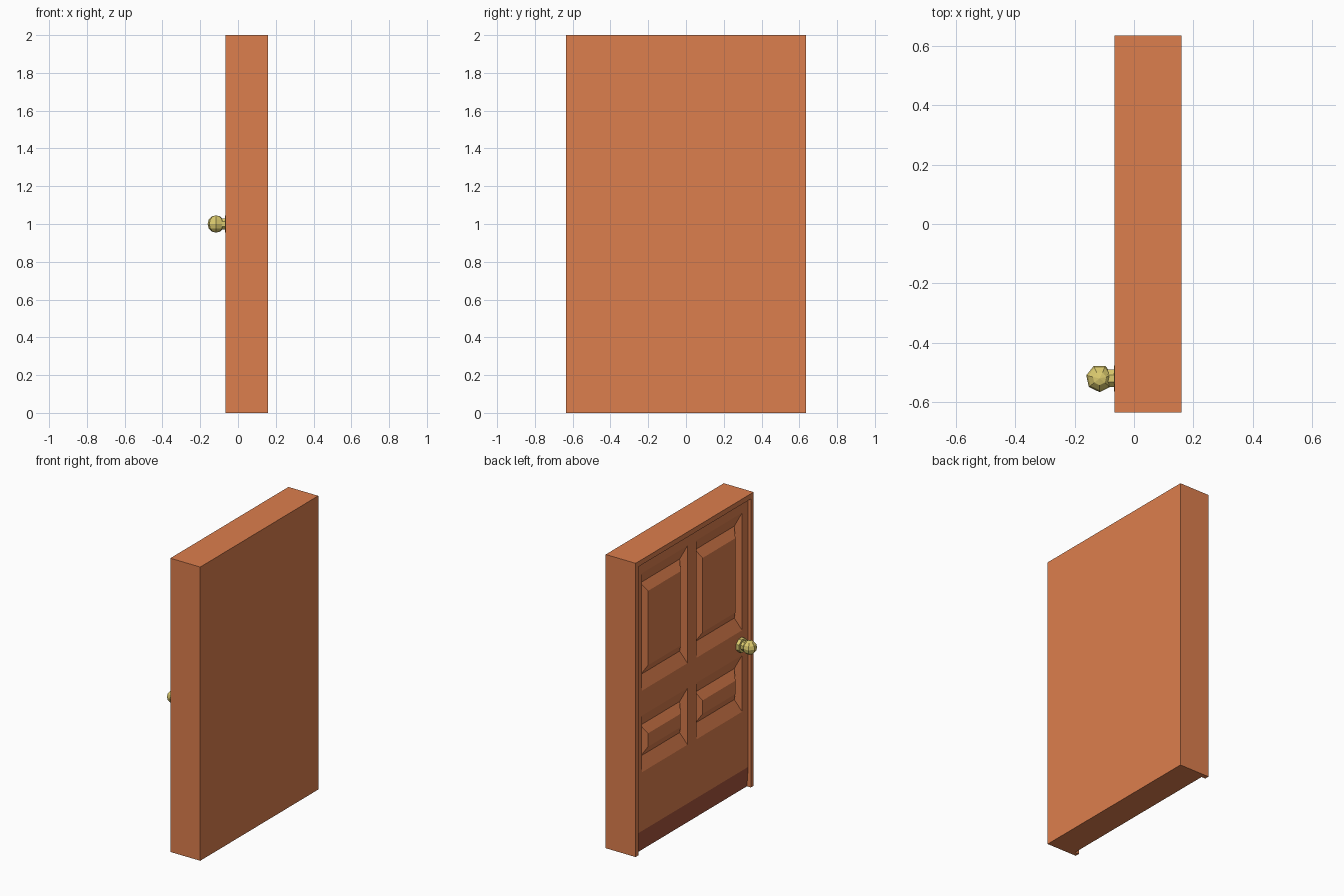
import bpy, bmesh
from math import radians, pi
from mathutils import Matrix

if "Cube" in bpy.data.objects:
    bpy.data.objects.remove(bpy.data.objects["Cube"])


def material(name, rgb):
    m = bpy.data.materials.new(name)
    m.diffuse_color = (*rgb, 1)
    m.use_nodes = True
    m.node_tree.nodes["Principled BSDF"].inputs["Base Color"].default_value = m.diffuse_color
    return m


WOOD = material("wood", (0.72, 0.21, 0.075))
DARK = material("dark_wood", (0.38, 0.09, 0.045))
BRASS = material("brass", (0.72, 0.60, 0.16))


def finish(name, bm, *mats):
    bmesh.ops.recalc_face_normals(bm, faces=bm.faces[:])
    me = bpy.data.meshes.new(name)
    bm.to_mesh(me)
    bm.free()
    ob = bpy.data.objects.new(name, me)
    bpy.context.collection.objects.link(ob)
    for m in mats:
        me.materials.append(m)
    return ob


def box(name, lo, hi, mat):
    bm = bmesh.new()
    size = [b - a for a, b in zip(lo, hi)]
    mid = [(a + b) / 2 for a, b in zip(lo, hi)]
    bmesh.ops.create_cube(bm, size=1, matrix=Matrix.Translation(mid) @ Matrix.Diagonal((*size, 1)))
    return finish(name, bm, mat)


# Frame: solid block with a shallow doorway recess, open at the floor
frame = box("door_frame", (-0.065, -0.635, 0), (0.16, 0.635, 2), WOOD)
cutter = box("recess_cutter", (-0.3, -0.605, -0.2), (0.0, 0.605, 1.965), WOOD)
mod = frame.modifiers.new("recess", "BOOLEAN")
mod.object = cutter
mod.operation = "DIFFERENCE"
mod.solver = "EXACT"
bpy.context.view_layer.objects.active = frame
frame.select_set(True)
bpy.ops.object.modifier_apply(modifier=mod.name)
bpy.data.objects.remove(cutter, do_unlink=True)

# Door leaf: grid face with four raised-and-fielded panels and a dark bottom strip
FACE, GROOVE, BACK = -0.045, -0.01, 0.001
ys = [-0.605, -0.54, -0.048, 0.048, 0.54, 0.605]
zs = [0, 0.135, 0.535, 0.92, 1.09, 1.89, 1.965]
bm = bmesh.new()
grid = [[bm.verts.new((FACE if k else FACE + 0.01, y, z)) for y in ys] for k, z in enumerate(zs)]


def panel(ring):
    y0, z0, y1, z1 = ring[0].co.y, ring[0].co.z, ring[2].co.y, ring[2].co.z
    for x, iy, iz in ((GROOVE, 0.035, 0.087), (FACE + 0.002, 0.07, 0.147)):
        a, b, c, d = y0 + iy, y1 - iy, z0 + iz, z1 - iz
        new = [bm.verts.new((x, *p)) for p in ((a, c), (b, c), (b, d), (a, d))]
        for i in range(4):
            j = (i + 1) % 4
            bm.faces.new((ring[i], ring[j], new[j], new[i]))
        ring = new
    bm.faces.new(ring)


for k in range(len(zs) - 1):
    for i in range(len(ys) - 1):
        ring = [grid[k][i], grid[k][i + 1], grid[k + 1][i + 1], grid[k + 1][i]]
        if i in (1, 3) and k in (2, 4):
            panel(ring)
        else:
            bm.faces.new(ring).material_index = 1 if k == 0 else 0
rim = [e for e in bm.edges if e.is_boundary]
ext = bmesh.ops.extrude_edge_only(bm, edges=rim)["geom"]
for g in ext:
    if isinstance(g, bmesh.types.BMVert):
        g.co.x = BACK
    elif isinstance(g, bmesh.types.BMFace):
        g.material_index = 0
bmesh.ops.holes_fill(bm, edges=[e for e in bm.edges if e.is_boundary], sides=0)
finish("door_leaf", bm, WOOD, DARK)


# Door knob: rose plate, stem and faceted ball
KY, KZ = -0.52, 1.0


def disc(name, x0, x1, r0, r1):
    bm = bmesh.new()
    m = Matrix.Translation(((x0 + x1) / 2, KY, KZ)) @ Matrix.Rotation(pi / 2, 4, "Y")
    bmesh.ops.create_cone(bm, cap_ends=True, segments=8, radius1=r0, radius2=r1,
                          depth=x1 - x0, matrix=m @ Matrix.Rotation(radians(22.5), 4, "Z"))
    return finish(name, bm, BRASS)


disc("knob_rose", -0.068, -0.04, 0.048, 0.048)
disc("knob_stem", -0.095, -0.05, 0.032, 0.032)
bm = bmesh.new()
bmesh.ops.create_uvsphere(bm, u_segments=7, v_segments=6, radius=0.046,
                          matrix=Matrix.Translation((-0.116, KY, KZ)) @ Matrix.Rotation(pi, 4, "Z"))
finish("knob_ball", bm, BRASS)
